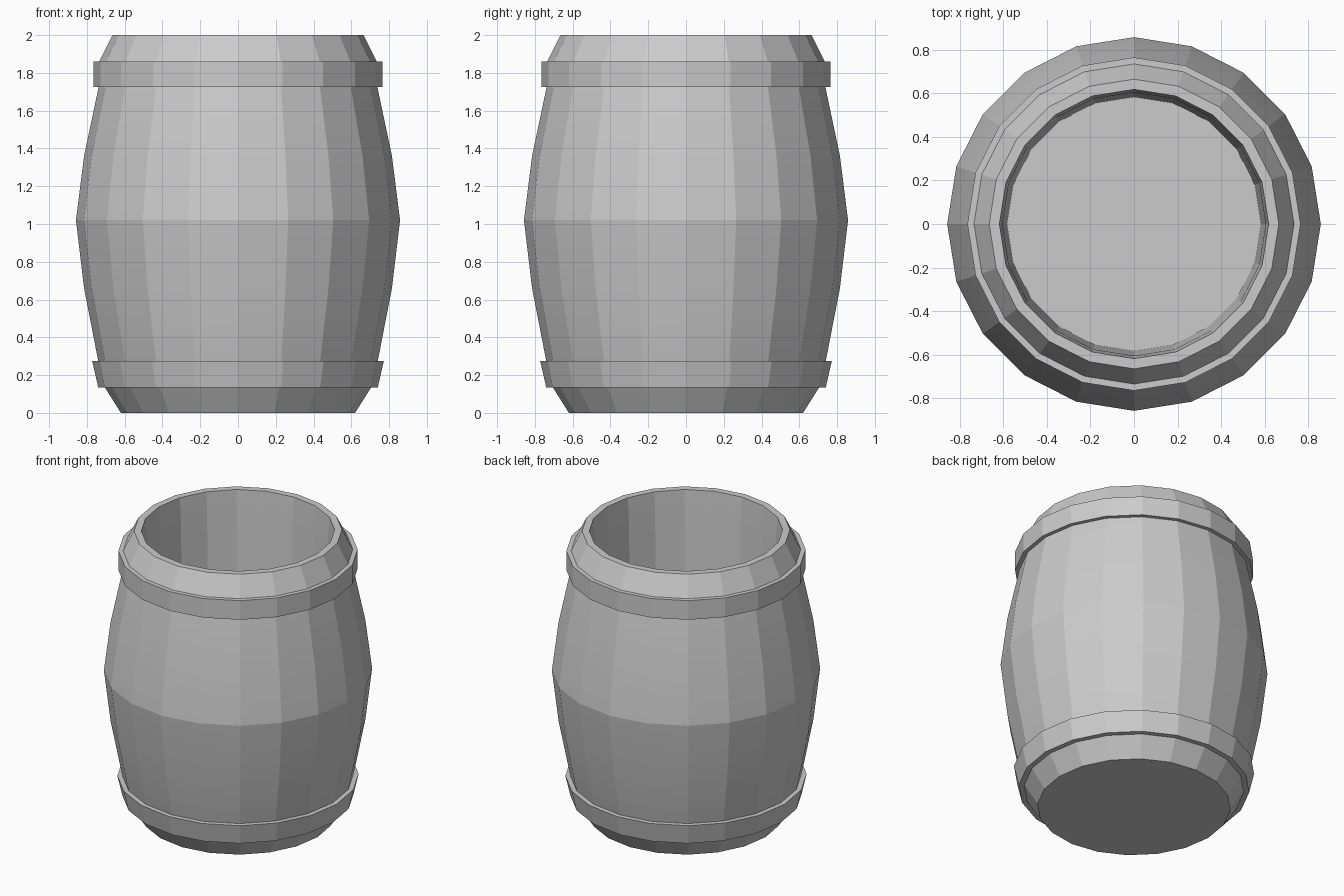
import bpy, bmesh
from math import cos, sin, tau, radians

if "Cube" in bpy.data.objects:
    bpy.data.objects.remove(bpy.data.objects["Cube"])

SIDES = 20


def lathe(name, profile, closed=False):
    """Revolve (radius, z) points around z; radius 0 gives a pole."""
    bm = bmesh.new()
    rings = []
    for r, z in profile:
        if r == 0:
            rings.append([bm.verts.new((0, 0, z))] * SIDES)
        else:
            rings.append([bm.verts.new((r * cos(tau * i / SIDES), r * sin(tau * i / SIDES), z))
                          for i in range(SIDES)])
    pairs = list(zip(rings, rings[1:]))
    if closed:
        pairs.append((rings[-1], rings[0]))
    for a, b in pairs:
        for i in range(SIDES):
            j = (i + 1) % SIDES
            bm.faces.new(dict.fromkeys((a[i], a[j], b[j], b[i])))
    bmesh.ops.recalc_face_normals(bm, faces=bm.faces)
    mesh = bpy.data.meshes.new(name)
    bm.to_mesh(mesh)
    bm.free()
    obj = bpy.data.objects.new(name, mesh)
    bpy.context.collection.objects.link(obj)
    # keep staves faceted, blend the gentle vertical bends
    bpy.ops.object.select_all(action='DESELECT')
    obj.select_set(True)
    bpy.context.view_layer.objects.active = obj
    bpy.ops.object.shade_smooth_by_angle(angle=radians(10))
    return obj


# hollow barrel: outer wall upwards, rim, nearly straight inner wall down to the floor
outer = [(0, 0), (0.62, 0), (0.705, 0.135), (0.74, 0.275), (0.815, 0.66), (0.858, 1.02),
         (0.815, 1.36), (0.738, 1.725), (0.735, 1.86), (0.665, 2.0)]
inner = [(0.618, 2.0), (0.605, 1.8), (0.583, 0.045), (0, 0.045)]
body = lathe("barrel_body", outer + inner)

# the bottom chamfer is smooth around
for edge in body.data.edges:
    a, b = (body.data.vertices[v].co for v in edge.vertices)
    if min(a.z, b.z) < 0.01 and 0.13 < max(a.z, b.z) < 0.14:
        body.data.attributes["sharp_edge"].data[edge.index].value = False

# hoops, sunk slightly into the staves
lathe("lower_hoop", [(0.69, 0.135), (0.74, 0.135), (0.772, 0.275), (0.72, 0.275)], closed=True)
lathe("upper_hoop", [(0.72, 1.725), (0.765, 1.725), (0.765, 1.86), (0.72, 1.86)], closed=True)
